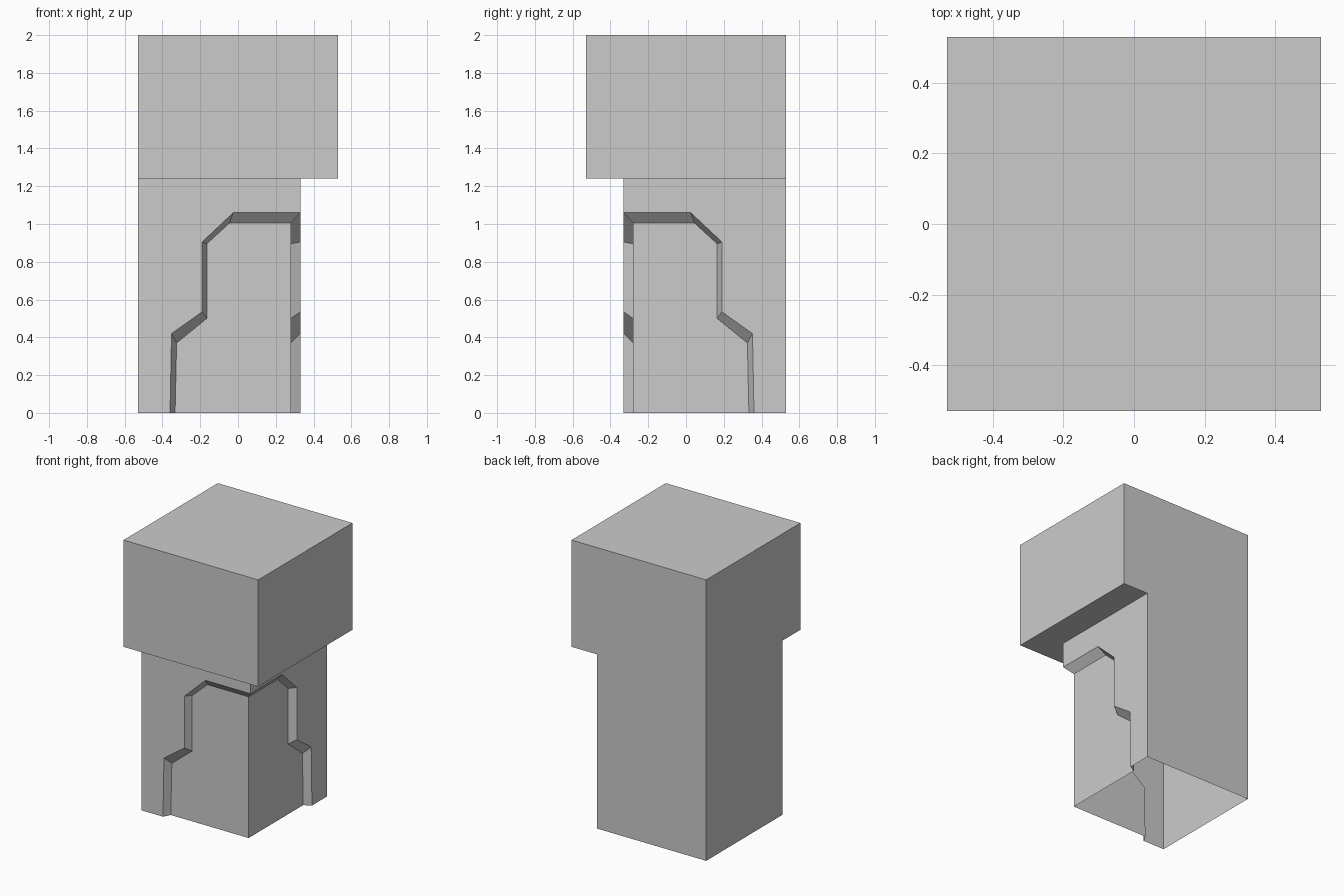
import bpy
import bmesh

# Remove the default cube
cube = bpy.data.objects.get("Cube")
if cube:
    bpy.data.objects.remove(cube, do_unlink=True)

# Main dimensions
HALF = 0.53      # half width of the head block, and the two flush back sides
NECK = 0.33      # outer side of the column below the overhang
PANEL = 0.28     # side of the recessed core
STEP = 1.24      # underside of the head
TOP = 2.0

# Recess outline on the column side, and on the sunken panel (x, z)
outer = [(-0.36, 0), (-0.352, 0.42), (-0.19, 0.535), (-0.19, 0.905),
         (-0.025, 1.06), (NECK, 1.06)]
inner = [(-0.333, 0), (-0.325, 0.37), (-0.165, 0.50), (-0.165, 0.895),
         (-0.045, 1.005), (PANEL, 1.005)]

bm = bmesh.new()


def face(points):
    bm.faces.new([bm.verts.new(p) for p in points])


def face_pair(points):
    """Add a face and its mirror image across the vertical diagonal plane."""
    face(points)
    face([(-y, -x, z) for x, y, z in reversed(points)])


def upright(profile, y):
    return [(x, y, z) for x, z in profile]


# Column side around the recess
face_pair(upright([(-HALF, 0)] + outer + [(NECK, STEP), (-HALF, STEP)], -NECK))

# Slanted rim of the recess
rim_out, rim_in = upright(outer, -NECK), upright(inner, -PANEL)
for i in range(len(outer) - 1):
    face_pair([rim_out[i], rim_out[i + 1], rim_in[i + 1], rim_in[i]])

# Sunken panel
face_pair(upright(inner + [(PANEL, 0)], -PANEL))

# Head: overhanging side, half of the underside, and the top
face_pair(upright([(-HALF, STEP), (HALF, STEP), (HALF, TOP), (-HALF, TOP)], -HALF))
face_pair([(-HALF, -HALF, STEP), (-HALF, -NECK, STEP),
           (NECK, -NECK, STEP), (HALF, -HALF, STEP)])
face([(-HALF, -HALF, TOP), (HALF, -HALF, TOP), (HALF, HALF, TOP), (-HALF, HALF, TOP)])

# Flush back sides running the full height; the base stays open
face_pair(upright([(-HALF, 0), (-HALF, TOP), (HALF, TOP), (HALF, STEP),
                   (NECK, STEP), (NECK, 0)], HALF))

# Weld the sides into one shell
bmesh.ops.remove_doubles(bm, verts=bm.verts[:], dist=0.0005)
bmesh.ops.recalc_face_normals(bm, faces=bm.faces[:])
mesh = bpy.data.meshes.new("stepped_pillar")
bm.to_mesh(mesh)
bm.free()

# Plain grey material
grey = bpy.data.materials.new("plain_grey")
grey.use_nodes = True
colour = (0.6, 0.6, 0.6, 1)
grey.diffuse_color = colour
for node in grey.node_tree.nodes:
    if node.type == "BSDF_PRINCIPLED":
        node.inputs["Base Color"].default_value = colour
mesh.materials.append(grey)

pillar = bpy.data.objects.new("stepped_pillar", mesh)
bpy.context.scene.collection.objects.link(pillar)
